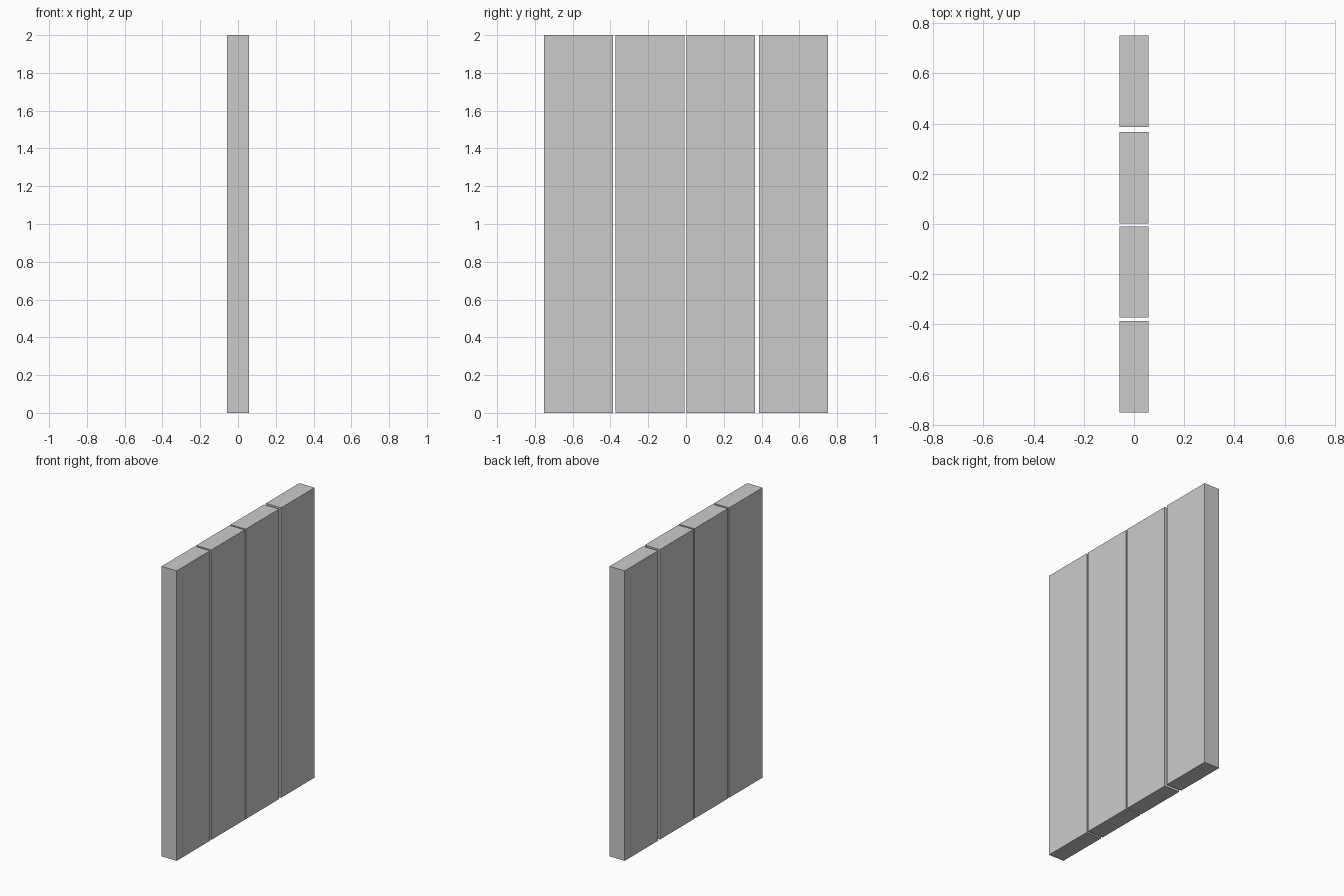
import bpy

if "Cube" in bpy.data.objects:
    bpy.data.objects.remove(bpy.data.objects["Cube"])

THICK, WIDTH, HEIGHT = 0.116, 0.364, 2.0

# Four upright planks in a row, with slightly uneven gaps
for i, y in enumerate((-0.569, -0.191, 0.184, 0.569), 1):
    bpy.ops.mesh.primitive_cube_add(size=1, location=(0, y, HEIGHT / 2))
    plank = bpy.context.object
    plank.name = f"plank_{i}"
    plank.scale = (THICK, WIDTH, HEIGHT)
    bpy.ops.object.transform_apply(location=False, rotation=False, scale=True)
